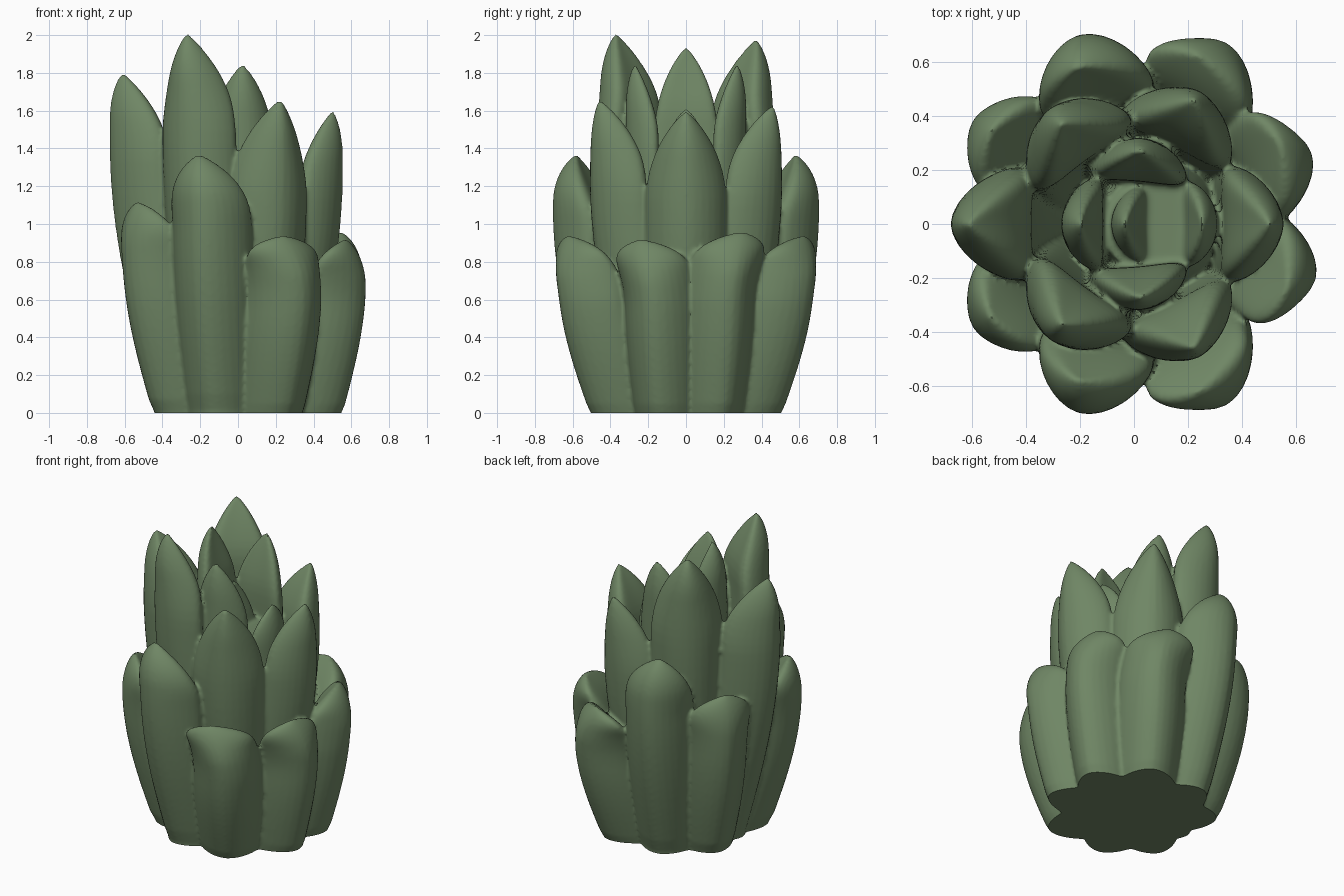
import bpy, bmesh, math
from mathutils import Matrix

if "Cube" in bpy.data.objects:
    bpy.data.objects.remove(bpy.data.objects["Cube"])

bm = bmesh.new()
SIDES, LEVELS, FLOOR = 32, 34, -0.08


def add_leaf(angle, base_r, max_r, tip_r, height, half_w, thick, taper, power,
             skew=0.0, keel=1.8):
    """Upright cupped leaf with a soft keel outside, lofted from tip to base."""
    a = math.radians(angle)
    rad, tan = (math.cos(a), math.sin(a)), (-math.sin(a), math.cos(a))
    tip = bm.verts.new((tip_r * rad[0] + skew * tan[0],
                        tip_r * rad[1] + skew * tan[1], height))
    rings = []
    for i in range(1, LEVELS + 1):
        d = (height - FLOOR) * (i / LEVELS) ** 2.2
        z = height - d
        # outer outline, width and thickness at this level
        f = min(1, max(0, z) / (0.8 * height))
        out = base_r + (max_r - base_r) * math.sin(f * math.pi / 2)
        out -= (max_r - tip_r) * (1 - min(1, d / 0.25) ** 0.8) ** 2
        w = half_w * (1 - (1 - min(1, d / taper) ** 0.9) ** power)
        w *= 0.92 + 0.08 * math.sin(min(1, max(0, z) / (0.5 * height)) * math.pi / 2)
        t = thick * (1 - (1 - min(1, d / min(0.42, 2 * taper)) ** 0.9) ** 2.1)
        shift = skew * (1 - min(1, d / 0.4)) ** 2
        # leaf foot is tucked in slightly at the ground
        out -= 0.015 * max(0, 1 - max(0, z) / 0.04) ** 2
        ring = []
        for k in range(SIDES):
            th = 2 * math.pi * k / SIDES
            s, c = math.sin(th), math.cos(th)
            if c >= 0:
                depth = 0.65 * (1 - max(0, 1 - abs(s) ** keel) ** 0.65)
            else:
                depth = 0.65 - 0.45 * c * (1 + 0.65 * c)
            r, q = out - t * depth, w * s + shift
            ring.append(bm.verts.new((r * rad[0] + q * tan[0],
                                      r * rad[1] + q * tan[1], z)))
        rings.append(ring)
    for k in range(SIDES):
        n = (k + 1) % SIDES
        bm.faces.new((tip, rings[0][k], rings[0][n]))
        for p, q in zip(rings, rings[1:]):
            bm.faces.new((p[k], q[k], q[n], p[n]))
    bm.faces.new(rings[-1])


# Outer ring: blunt low leaves
add_leaf(-16, 0.575, 0.705, 0.61, 0.92, 0.20, 0.37, 0.17, 3, -0.07)
add_leaf(21, 0.575, 0.71, 0.61, 0.96, 0.20, 0.37, 0.17, 3, 0.08)
for side in (-1, 1):
    add_leaf(side * 62, 0.565, 0.755, 0.66, 0.94, 0.21, 0.36, 0.15, 3, side * 0.08)
    add_leaf(side * 106, 0.52, 0.73, 0.61, 1.37, 0.215, 0.36, 0.34, 2.4, side * 0.04)
    add_leaf(side * 147, 0.52, 0.71, 0.63, 1.12, 0.205, 0.36, 0.22, 2.6)

# Middle ring: tall pointed leaves
add_leaf(180, 0.42, 0.68, 0.61, 1.80, 0.21, 0.37, 0.5, 2.1)
add_leaf(0, 0.34, 0.555, 0.50, 1.60, 0.215, 0.28, 0.5, 2.1)
for side in (-1, 1):
    add_leaf(side * 126, 0.32, 0.53, 0.455, 2.01 if side < 0 else 1.98,
             0.223, 0.29, 0.58, 2, keel=2)
    add_leaf(side * 64, 0.34, 0.55, 0.51, 1.66 if side < 0 else 1.63,
             0.222, 0.28, 0.55, 2.0)

# Inner leaves and heart
add_leaf(180, 0.17, 0.27, 0.19, 1.94, 0.17, 0.19, 0.5, 2.1, keel=2)
for side in (-1, 1):
    add_leaf(side * 85, 0.2, 0.32, 0.27, 1.85, 0.18, 0.2, 0.5, 2.1, keel=2)
add_leaf(0, 0.2, 0.31, 0.25, 1.53, 0.16, 0.19, 0.3, 2.4, keel=2)
add_leaf(180, 0.05, 0.085, 0.03, 1.62, 0.145, 0.17, 0.4, 2.2, keel=2)

# Solid core behind the leaves
bmesh.ops.create_cone(bm, cap_ends=True, segments=32, radius1=0.40, radius2=0.18,
                      depth=1.40, matrix=Matrix.Translation((0.06, 0, FLOOR + 0.70)))
bmesh.ops.recalc_face_normals(bm, faces=bm.faces)
mesh = bpy.data.meshes.new("succulent_leaves")
bm.to_mesh(mesh)
bm.free()
plant = bpy.data.objects.new("succulent_leaves", mesh)
bpy.context.collection.objects.link(plant)
bpy.context.view_layer.objects.active = plant
plant.select_set(True)

# Fuse everything into one skin and soften the creases
rm = plant.modifiers.new("fuse", 'REMESH')
rm.mode = 'VOXEL'
rm.voxel_size = 0.012
sm = plant.modifiers.new("soften", 'SMOOTH')
sm.factor = 0.5
sm.iterations = 4
for name in ("fuse", "soften"):
    bpy.ops.object.modifier_apply(modifier=name)

# Flat cut on the ground
bm = bmesh.new()
bm.from_mesh(plant.data)
cut = bmesh.ops.bisect_plane(bm, geom=bm.verts[:] + bm.edges[:] + bm.faces[:],
                             plane_co=(0, 0, 0), plane_no=(0, 0, 1), clear_inner=True)
edges = [e for e in cut["geom_cut"] if isinstance(e, bmesh.types.BMEdge)]
bmesh.ops.triangle_fill(bm, edges=edges, use_beauty=True, normal=(0, 0, -1))
bm.to_mesh(plant.data)
bm.free()
bpy.ops.object.shade_smooth_by_angle(angle=math.radians(50))

green = bpy.data.materials.new("leaf_green")
green.diffuse_color = (0.16, 0.24, 0.13, 1)
green.use_nodes = True
green.node_tree.nodes["Principled BSDF"].inputs["Base Color"].default_value = green.diffuse_color
plant.data.materials.clear()
plant.data.materials.append(green)
